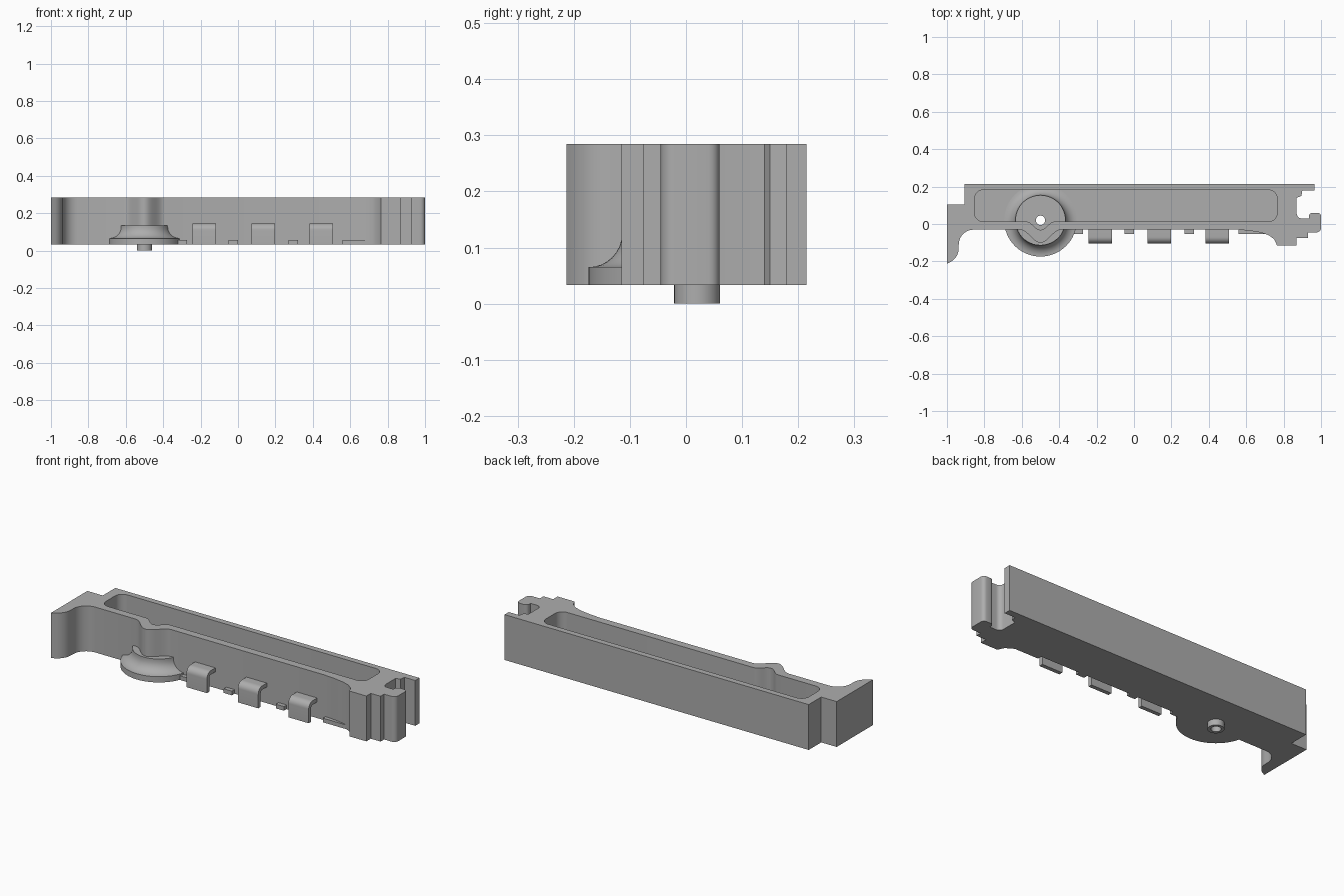
import bpy, bmesh, math
from mathutils import Vector

cube = bpy.data.objects.get("Cube")
if cube:
    bpy.data.objects.remove(cube, do_unlink=True)

GREY = (0.42, 0.42, 0.42, 1)
mat = bpy.data.materials.new("plain grey")
mat.use_nodes = True
mat.diffuse_color = GREY
mat.node_tree.nodes["Principled BSDF"].inputs["Base Color"].default_value = GREY

BASE, FLOOR, TOP = 0.033, 0.065, 0.285
FRONT = -0.03
HUB_X, HUB_Y = -0.5, 0.02


def finish(bm, name):
    bmesh.ops.recalc_face_normals(bm, faces=bm.faces)
    mesh = bpy.data.meshes.new(name)
    bm.to_mesh(mesh)
    bm.free()
    mesh.materials.append(mat)
    obj = bpy.data.objects.new(name, mesh)
    bpy.context.collection.objects.link(obj)
    return obj


def prism(name, points, start, direction):
    """Extrude a closed polygon of 3D points along a direction."""
    bm = bmesh.new()
    face = bm.faces.new([bm.verts.new(Vector(p) + Vector(start)) for p in points])
    out = bmesh.ops.extrude_face_region(bm, geom=[face])
    verts = [v for v in out["geom"] if isinstance(v, bmesh.types.BMVert)]
    bmesh.ops.translate(bm, verts=verts, vec=direction)
    return finish(bm, name)


def slab(name, plan, low, high):
    return prism(name, [(x, y, 0) for x, y in plan], (0, 0, low), (0, 0, high - low))


def arc(cx, cy, r, a0, a1, n=8):
    angles = [math.radians(a0 + (a1 - a0) * i / n) for i in range(n + 1)]
    return [(cx + r * math.cos(a), cy + r * math.sin(a)) for a in angles]


def bump(y, half, depth, n=20):
    """Smooth outward swelling of the front wall beside the hub."""
    steps = [-1 + 2 * i / n for i in range(n + 1)]
    return [(HUB_X + half * t, y - depth * (0.5 + 0.5 * math.cos(math.pi * t)))
            for t in steps]


def cut(obj, cutter):
    mod = obj.modifiers.new("cut", 'BOOLEAN')
    mod.operation = 'DIFFERENCE'
    mod.solver = 'EXACT'
    mod.object = cutter
    bpy.context.view_layer.objects.active = obj
    bpy.ops.object.modifier_apply(modifier=mod.name)
    bpy.data.objects.remove(cutter, do_unlink=True)


def smooth(obj):
    bpy.ops.object.select_all(action='DESELECT')
    obj.select_set(True)
    bpy.context.view_layer.objects.active = obj
    bpy.ops.object.shade_smooth_by_angle(angle=math.radians(32))


# Housing outline: left foot, front wall, clip end, back wall
outline = [(-0.905, 0.215), (-0.905, 0.105), (-1, 0.105), (-1, -0.213)]
outline += arc(-1.02, -0.13, 0.083, -70, 0, 6)
outline += arc(-0.857, -0.11, 0.08, 180, 90)
outline += bump(FRONT, 0.11, 0.07)
outline += [(0.55, FRONT), (0.62, -0.036), (0.68, -0.046), (0.72, -0.06),
            (0.75, -0.082), (0.765, -0.115)]
outline += [(0.87, -0.115), (0.87, -0.076), (0.93, -0.076), (0.93, -0.045)]
outline += arc(0.975, -0.02, 0.025, -90, 0, 5) + arc(0.98, 0.04, 0.02, 0, 90, 5)
outline += arc(0.955, 0.04, 0.02, 90, 180, 5) + [(0.935, 0.03)]
outline += arc(0.895, 0.055, 0.025, 270, 180, 5) + [(0.87, 0.14), (0.895, 0.15)]
outline += [(0.9, 0.178), (0.965, 0.178), (0.965, 0.215)]
housing = slab("housing", outline, BASE, TOP)

# Open tray with rounded corners
R = 0.045
tray = bump(0.013, 0.075, 0.045, 14)
for cx, cy, a in ((0.72, 0.058, -90), (0.72, 0.137, 0),
                  (-0.807, 0.137, 90), (-0.807, 0.058, 180)):
    tray += arc(cx, cy, R, a, a + 90)
cut(housing, slab("tray_cutter", tray, FLOOR, TOP + 0.1))
cut(housing, slab("bore_cutter", arc(HUB_X, HUB_Y, 0.035, 0, 345, 23), 0, 0.2))
smooth(housing)

# Turned hub with flared flange, hollow pin below
profile = [(0.025, 0), (0.041, 0), (0.041, BASE), (0.194, BASE), (0.194, FLOOR)]
profile += arc(0.194, 0.125, 0.06, 270, 180)
profile += [(0.134, 0.135), (0.025, 0.135)]
bm = bmesh.new()
ring = [bm.verts.new((HUB_X + r, HUB_Y, z)) for r, z in profile]
edges = [bm.edges.new((ring[i - 1], ring[i])) for i in range(len(ring))]
bmesh.ops.spin(bm, geom=ring + edges, cent=(HUB_X, HUB_Y, 0), axis=(0, 0, 1),
               angle=math.tau, steps=64)
bmesh.ops.remove_doubles(bm, verts=bm.verts, dist=0.0001)
smooth(finish(bm, "hub"))

# Curled hooks along the front wall
outer = [(FRONT + 0.01, 0.145)] + arc(-0.07, 0.11, 0.035, 90, 180) + [(-0.105, BASE)]
inner = [(-0.083, BASE)] + arc(-0.07, 0.11, 0.013, 180, 90) + [(FRONT + 0.01, 0.123)]
for i, x in enumerate((-0.243, 0.073, 0.383)):
    smooth(prism(f"hook_{i + 1}", [(0, y, z) for y, z in outer + inner],
                 (x, 0, 0), (0.125, 0, 0)))

# Small locating tabs between the hooks
for i, (x0, x1) in enumerate(((-0.32, -0.272), (-0.05, 0), (0.27, 0.32), (0.56, 0.73))):
    plan = [(x0, FRONT + 0.01), (x0, -0.054), (x1, -0.054), (x1, FRONT + 0.01)]
    slab(f"tab_{i + 1}", plan, BASE, 0.056)
